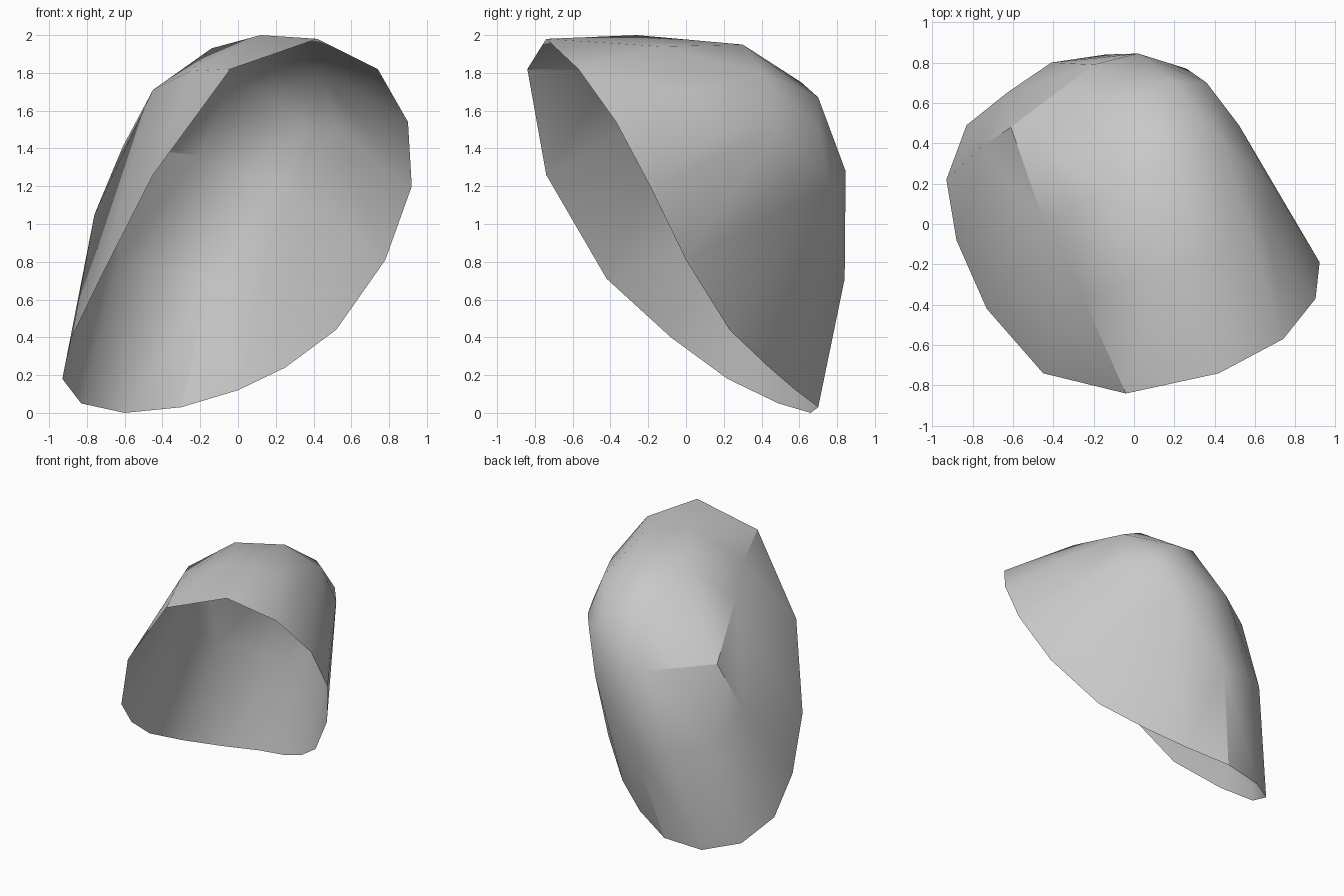
import bpy, bmesh, math
from mathutils import Vector
from mathutils.geometry import delaunay_2d_cdt

if "Cube" in bpy.data.objects:
    bpy.data.objects.remove(bpy.data.objects["Cube"])

# Open rim of the shell, in order around the mouth
RIM = [(0.42, -0.74, 1.98), (-0.04, -0.84, 1.82), (-0.45, -0.74, 1.26), (-0.73, -0.42, 0.71),
       (-0.88, -0.08, 0.40), (-0.93, 0.22, 0.18), (-0.83, 0.49, 0.05), (-0.60, 0.66, 0.0),
       (-0.30, 0.70, 0.03), (0.0, 0.58, 0.12), (0.25, 0.44, 0.24), (0.52, 0.23, 0.44),
       (0.78, 0.0, 0.81), (0.92, -0.19, 1.20), (0.90, -0.37, 1.54), (0.74, -0.57, 1.82)]

# Corners of the domed wall: crown, left ridge, back, right shoulder
WALL = [(0.12, -0.26, 2.0), (0.46, -0.13, 1.94), (0.20, 0.30, 1.95), (-0.14, 0.16, 1.93),
        (-0.25, -0.37, 1.81), (-0.45, 0.02, 1.71), (-0.61, 0.48, 1.41), (-0.76, 0.38, 1.05),
        (-0.63, 0.65, 0.82), (-0.41, 0.80, 0.75), (-0.14, 0.84, 0.71), (0.02, 0.845, 1.28),
        (-0.20, 0.79, 1.36), (-0.37, 0.65, 1.39), (-0.04, 0.61, 1.75), (0.20, 0.70, 1.67),
        (0.26, 0.77, 1.20), (0.36, 0.70, 1.50), (0.52, 0.49, 1.51), (0.44, 0.41, 1.80),
        (0.66, 0.02, 1.70), (0.71, 0.15, 1.45)]

points = [Vector(p) for p in RIM + WALL]
n = len(RIM)
axis = Vector((-0.24, 0.73, 0.64)).normalized()
centre = sum(points[:n], Vector()) / n + axis * 0.08
side = axis.orthogonal().normalized()
up = axis.cross(side)


def flatten(p):
    """Spread the dome onto a disc, seen from its middle."""
    d = (p - centre).normalized()
    return Vector((d.dot(side), d.dot(up))) / (1.0 + d.dot(axis))


def facing(a, b, c):
    """Positive when the triangle faces outward."""
    return (a.co - centre).dot((b.co - centre).cross(c.co - centre))


# Triangulate the disc inside the rim
result = delaunay_2d_cdt([flatten(p) for p in points],
                         [(i, (i + 1) % n) for i in range(n)], [], 1, 1e-6)
faces, origin = result[2], result[3]
bm = bmesh.new()
verts = [bm.verts.new(p) for p in points]
for f in faces:
    ids = [origin[i][0] for i in f if origin[i]]
    if len(set(ids)) == 3:
        bm.faces.new([verts[i] for i in ids])

# Turn inward creases outward so the wall bulges
for step in range(200):
    turned = False
    for e in list(bm.edges):
        if len(e.link_faces) != 2:
            continue
        loop = e.link_loops[0]
        a, b = loop.vert, loop.link_loop_next.vert
        p = loop.link_loop_prev.vert
        q = loop.link_loop_radial_next.link_loop_prev.vert
        normal = (b.co - a.co).cross(p.co - a.co).normalized()
        if (q.co - a.co).dot(normal) < 0.002 or bm.edges.get((p, q)):
            continue
        if facing(q, b, p) > 1e-3 and facing(a, q, p) > 1e-3:
            if bmesh.utils.edge_rotate(e, True):
                turned = True
                break
    if not turned:
        break

bm.normal_update()
mesh = bpy.data.meshes.new("shell")
bm.to_mesh(mesh)
bm.free()
shell = bpy.data.objects.new("shell", mesh)
bpy.context.collection.objects.link(shell)

# Plain grey surface
grey = bpy.data.materials.new("light grey")
grey.diffuse_color = (0.58, 0.58, 0.58, 1.0)
grey.use_nodes = True
grey.node_tree.nodes["Principled BSDF"].inputs["Base Color"].default_value = grey.diffuse_color
mesh.materials.append(grey)

bpy.context.view_layer.objects.active = shell
shell.select_set(True)
bpy.ops.object.shade_smooth_by_angle(angle=math.radians(30))
